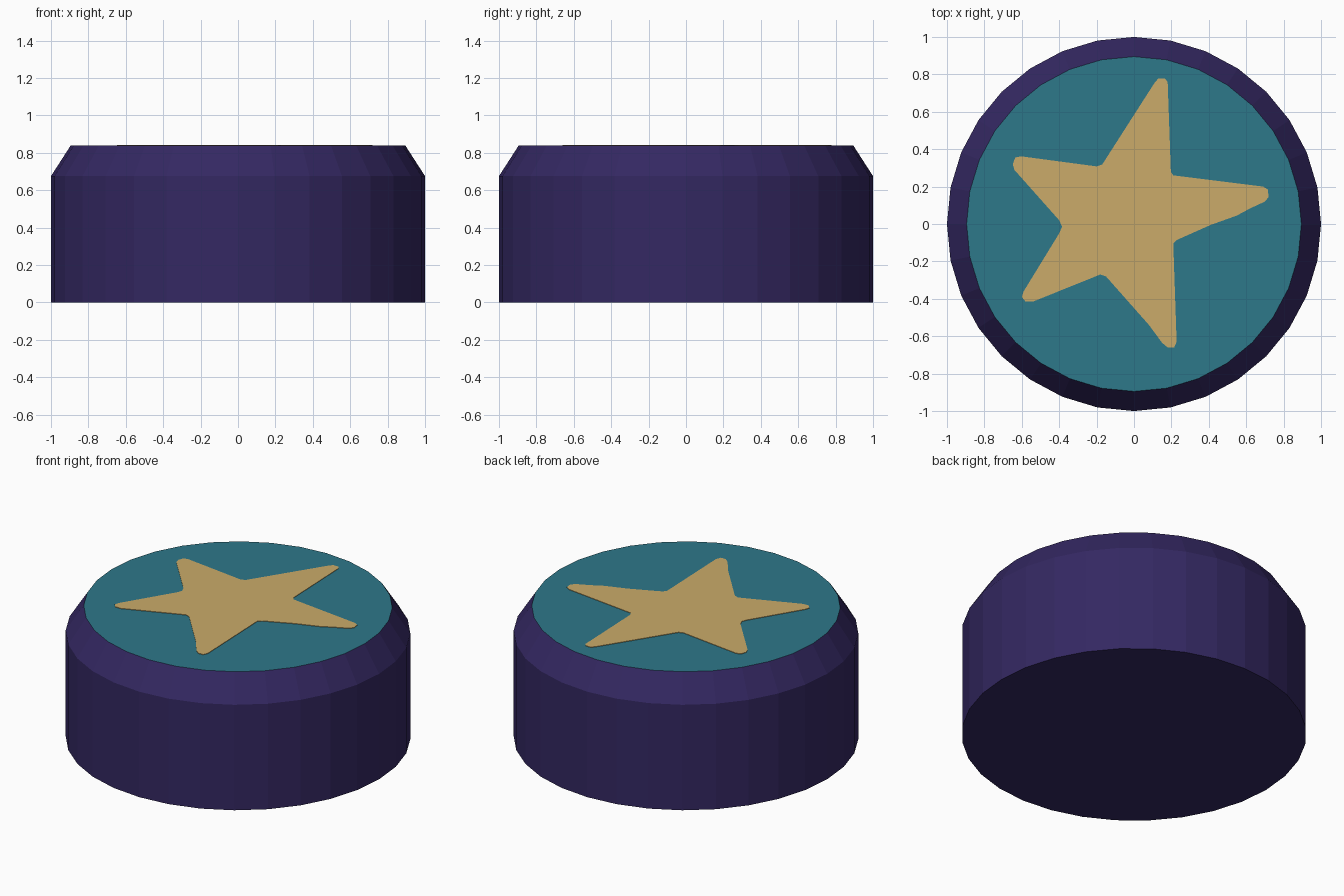
import bpy, bmesh, math

if "Cube" in bpy.data.objects:
    bpy.data.objects.remove(bpy.data.objects["Cube"])

SIDES = 32
TOP = 0.838


def material(name, rgb):
    m = bpy.data.materials.new(name)
    m.diffuse_color = (*rgb, 1.0)
    m.use_nodes = True
    m.node_tree.nodes["Principled BSDF"].inputs["Base Color"].default_value = m.diffuse_color
    return m


purple = material("deep purple", (0.034, 0.021, 0.122))
teal = material("teal", (0.027, 0.188, 0.254))
sand = material("sand yellow", (0.597, 0.407, 0.144))


def add_object(name, bm, mats):
    bmesh.ops.recalc_face_normals(bm, faces=bm.faces)
    mesh = bpy.data.meshes.new(name)
    bm.to_mesh(mesh)
    bm.free()
    for m in mats:
        mesh.materials.append(m)
    obj = bpy.data.objects.new(name, mesh)
    bpy.context.collection.objects.link(obj)
    return obj


# Drum body: straight wall, sloped shoulder, flat teal top
bm = bmesh.new()
rings = []
for r, z in [(1.0, 0.0), (1.0, 0.675), (0.895, TOP)]:
    rings.append([bm.verts.new((r * math.cos(2 * math.pi * i / SIDES),
                                r * math.sin(2 * math.pi * i / SIDES), z))
                  for i in range(SIDES)])
for low, high in zip(rings, rings[1:]):
    for i in range(SIDES):
        j = (i + 1) % SIDES
        bm.faces.new((low[i], low[j], high[j], high[i]))
bm.faces.new(rings[0][::-1])
bm.faces.new(rings[-1]).material_index = 1
add_object("drum_body", bm, [purple, teal])

# Hand-cut star, laid on the top as a very thin plate
outline = [
    (0.11, 0.755), (0.13, 0.778), (0.165, 0.778), (0.18, 0.76),
    (0.197, 0.28), (0.21, 0.26),
    (0.69, 0.20), (0.715, 0.185), (0.72, 0.145), (0.70, 0.12),
    (0.62, 0.083), (0.55, 0.045), (0.41, -0.005), (0.23, -0.085), (0.21, -0.105),
    (0.228, -0.63), (0.215, -0.66), (0.18, -0.66), (0.15, -0.635),
    (0.08, -0.54), (-0.15, -0.28), (-0.18, -0.27),
    (-0.54, -0.415), (-0.58, -0.415), (-0.60, -0.39), (-0.59, -0.36),
    (-0.40, -0.05), (-0.385, -0.015), (-0.40, 0.02),
    (-0.64, 0.29), (-0.648, 0.32), (-0.635, 0.355), (-0.605, 0.362),
    (-0.20, 0.308), (-0.17, 0.318),
]
bm = bmesh.new()
face = bm.faces.new([bm.verts.new((x, y, TOP)) for x, y in outline])
ext = bmesh.ops.extrude_face_region(bm, geom=[face], use_keep_orig=True)
for v in ext["geom"]:
    if isinstance(v, bmesh.types.BMVert):
        v.co.z += 0.003
bmesh.ops.recalc_face_normals(bm, faces=bm.faces)
bmesh.ops.triangulate(bm, faces=[f for f in bm.faces if len(f.verts) > 4])
add_object("star_inlay", bm, [sand])
